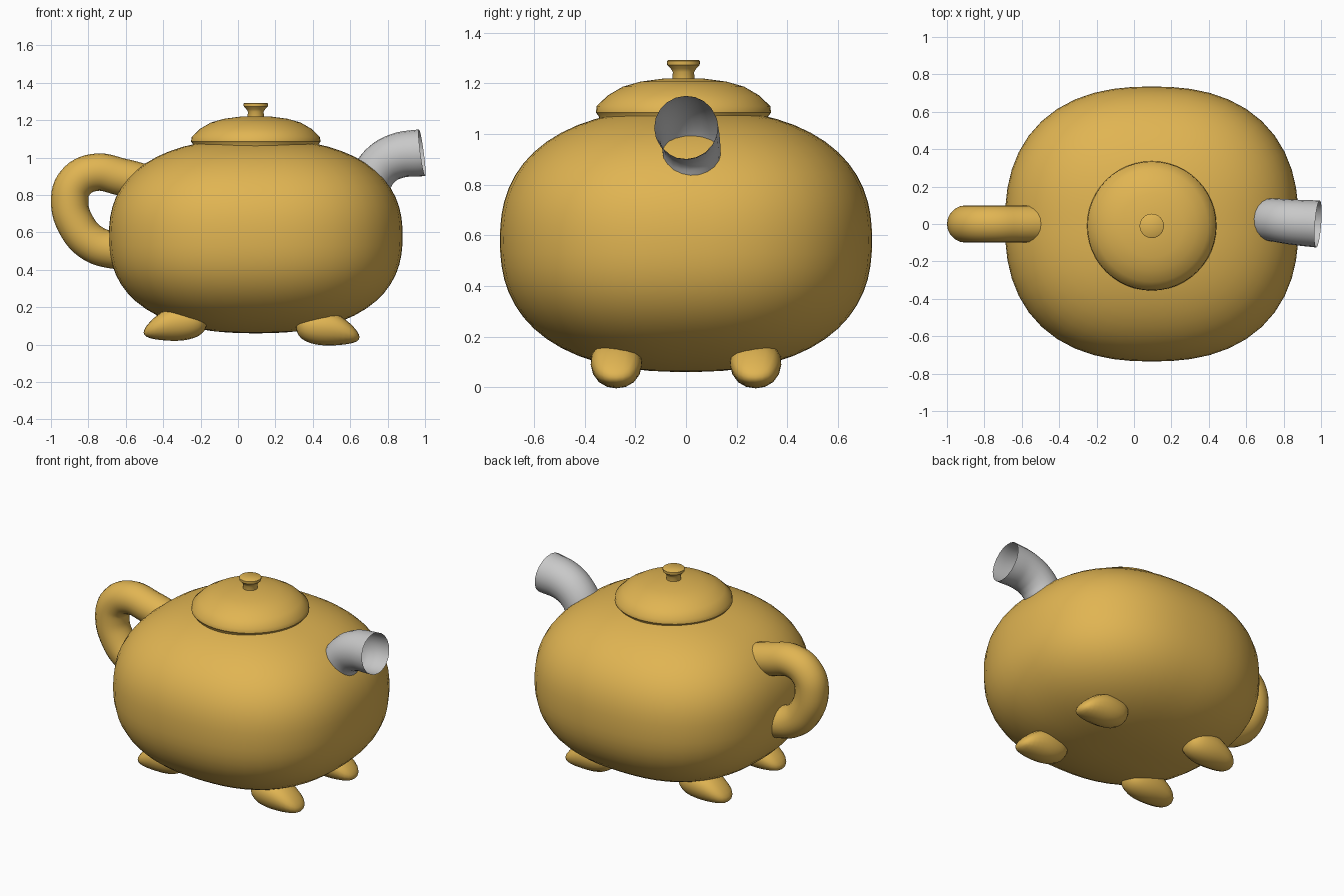
import bpy, bmesh, math
from mathutils import Vector

if "Cube" in bpy.data.objects:
    bpy.data.objects.remove(bpy.data.objects["Cube"])


def material(name, rgb):
    m = bpy.data.materials.new(name)
    m.diffuse_color = (*rgb, 1)
    m.use_nodes = True
    m.node_tree.nodes["Principled BSDF"].inputs["Base Color"].default_value = m.diffuse_color
    return m


GOLD = material("warm gold", (0.75, 0.46, 0.085))
GREY = material("light grey", (0.58, 0.58, 0.58))


def finish(ob, mat, angle=60):
    ob.data.materials.clear()
    ob.data.materials.append(mat)
    bpy.ops.object.select_all(action='DESELECT')
    ob.select_set(True)
    bpy.context.view_layer.objects.active = ob
    bpy.ops.object.shade_smooth_by_angle(angle=math.radians(angle))
    return ob


def from_bmesh(name, bm, mat, angle=60):
    bmesh.ops.recalc_face_normals(bm, faces=bm.faces)
    me = bpy.data.meshes.new(name)
    bm.to_mesh(me)
    bm.free()
    ob = bpy.data.objects.new(name, me)
    bpy.context.collection.objects.link(ob)
    return finish(ob, mat, angle)


def lathe(name, profile, centre, mat, steps=48, angle=40):
    bm = bmesh.new()
    vs = [bm.verts.new((r, 0, z)) for r, z in profile]
    es = [bm.edges.new(p) for p in zip(vs, vs[1:])]
    bmesh.ops.spin(bm, geom=vs + es, cent=(0, 0, 0), axis=(0, 0, 1),
                   angle=math.tau, steps=steps)
    bmesh.ops.remove_doubles(bm, verts=bm.verts, dist=0.0005)
    ob = from_bmesh(name, bm, mat, angle)
    ob.location = (*centre, 0)
    return ob


def tube(name, points, mat):
    """Round tube along points (x, y, z, radius)."""
    cu = bpy.data.curves.new(name, 'CURVE')
    cu.dimensions = '3D'
    cu.bevel_depth = 1.0
    cu.bevel_resolution = 8
    cu.resolution_u = 6
    sp = cu.splines.new('BEZIER')
    sp.bezier_points.add(len(points) - 1)
    for bp, (x, y, z, r) in zip(sp.bezier_points, points):
        bp.co = (x, y, z)
        bp.radius = r
        bp.handle_left_type = bp.handle_right_type = 'AUTO'
    ob = bpy.data.objects.new(name, cu)
    bpy.context.collection.objects.link(ob)
    bpy.ops.object.select_all(action='DESELECT')
    ob.select_set(True)
    bpy.context.view_layer.objects.active = ob
    bpy.ops.object.convert(target='MESH')
    return finish(bpy.context.view_layer.objects.active, mat)


# Body: a slightly squared ellipsoid
bm = bmesh.new()
bmesh.ops.create_uvsphere(bm, u_segments=48, v_segments=32, radius=1)
N = 2.4
for v in bm.verts:
    d = v.co.normalized()
    d = d / sum(abs(c) ** N for c in d) ** (1 / N)
    v.co = Vector((0.095 + d.x * 0.785, d.y * 0.735, 0.58 + d.z * 0.52))
from_bmesh("body", bm, GOLD)

# Lid and knob
lathe("lid", [(0, 1.0), (0.325, 1.02), (0.335, 1.07), (0.346, 1.085), (0.343, 1.11),
              (0.30, 1.152), (0.24, 1.187), (0.17, 1.207), (0.08, 1.219), (0, 1.221)],
      (0.095, -0.01), GOLD)
lathe("lid_knob", [(0, 1.20), (0.045, 1.20), (0.042, 1.245), (0.05, 1.258), (0.064, 1.272),
                   (0.065, 1.288), (0.06, 1.292), (0, 1.292)],
      (0.095, -0.01), GOLD, 32)

# Handle
tube("handle", [(-0.42, 0, 0.84, 0.1), (-0.62, 0, 0.895, 0.1), (-0.77, 0, 0.92, 0.1),
                (-0.87, 0, 0.865, 0.1), (-0.9, 0, 0.77, 0.1), (-0.86, 0, 0.63, 0.1),
                (-0.775, 0, 0.54, 0.1), (-0.66, 0, 0.505, 0.1), (-0.52, 0, 0.5, 0.1)], GOLD)

# Open spout
tube("spout", [(0.66, 0.028, 0.77, 0.112), (0.705, 0.025, 0.87, 0.113),
               (0.76, 0.02, 0.955, 0.116), (0.85, 0.01, 1.008, 0.121),
               (0.984, 0.0, 1.026, 0.126)], GREY)

# Feet: soft wedges with the toe pointing out along x
RINGS = [(-0.17, 0.09, 0.03, 0.17), (-0.06, 0.125, -0.02, 0.19),
         (0.06, 0.125, -0.02, 0.185), (0.19, 0.08, 0.005, 0.055)]  # u, half width, z low, z high
for xname, sx, cx, dz in (("left", -1, -0.325, 0.03), ("right", 1, 0.47, 0.005)):
    for yname, sy in (("front", -1), ("back", 1)):
        bm = bmesh.new()
        loops = []
        for u, w, lo, hi in RINGS:
            x, y = cx + sx * u, sy * 0.275
            loops.append([bm.verts.new((x, y + a * w, z + dz)) for a, z in
                          ((-0.8, lo), (0.8, lo), (1, hi), (-1, hi))])
        for a, b in zip(loops, loops[1:]):
            for i in range(4):
                j = (i + 1) % 4
                bm.faces.new((a[i], a[j], b[j], b[i]))
        bm.faces.new(loops[0])
        bm.faces.new(loops[-1])
        foot = from_bmesh(f"{yname}_{xname}_foot", bm, GOLD, 180)
        sub = foot.modifiers.new("round", 'SUBSURF')
        sub.levels = sub.render_levels = 2
